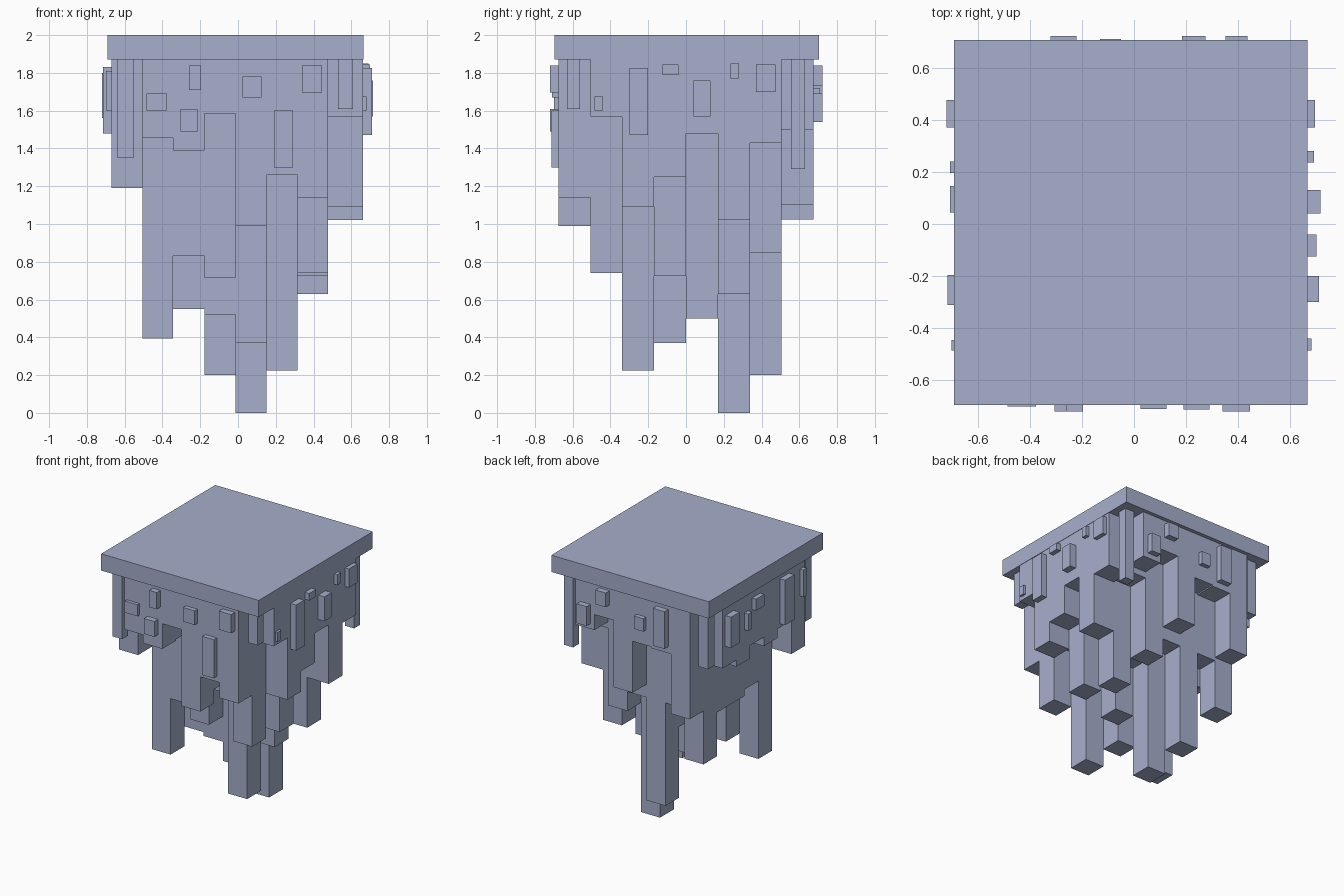
import bpy, bmesh

mat = bpy.data.materials.new("blue grey stone")
mat.diffuse_color = (0.38, 0.43, 0.60, 1)


def add_box(bm, x0, x1, y0, y1, z0, z1):
    v = [bm.verts.new((x, y, z)) for z in (z0, z1)
         for x, y in ((x0, y0), (x1, y0), (x1, y1), (x0, y1))]
    for f in ((3, 2, 1, 0), (4, 5, 6, 7), (0, 1, 5, 4),
              (1, 2, 6, 5), (2, 3, 7, 6), (3, 0, 4, 7)):
        bm.faces.new([v[i] for i in f])


def make(name, boxes):
    bm = bmesh.new()
    for b in boxes:
        add_box(bm, *b)
    me = bpy.data.meshes.new(name)
    bm.to_mesh(me)
    bm.free()
    me.materials.append(mat)
    bpy.context.collection.objects.link(bpy.data.objects.new(name, me))


TOP = 1.87
# flat cap slab
make("top_slab", [(-0.69, 0.665, -0.695, 0.705, TOP, 2.0)])

# hanging columns: bottom height per cell, rows from front to back (0 = empty corner)
N = None
depths = [
    [N, 1.455, 1.39, 1.585, 0.99, 1.26, 1.14, N],
    [1.19, 1.50, 1.40, 1.60, 1.10, 1.30, 0.74, 1.57],
    [1.45, 0.395, 0.83, 0.715, 1.00, 0.225, 1.20, 1.09],
    [1.38, 1.00, 0.55, 0.52, 0.37, 0.90, 0.725, 1.25],
    [1.45, 0.95, 0.85, 0.80, 0.75, 0.50, 1.49, 1.48],
    [1.35, 0.95, 0.85, 0.75, 0.00, 0.90, 0.63, 1.02],
    [1.40, 0.61, 1.00, 0.20, 1.00, 0.85, 1.45, 1.43],
    [N, 1.025, 1.49, 1.50, 1.10, 1.62, 1.50, N],
]
xs = [-0.67, -0.505, -0.343, -0.178, -0.013, 0.15, 0.315, 0.477, 0.662]
ys = [-0.675 + 0.16875 * j for j in range(9)]
make("hanging_columns", [
    (xs[i], xs[i + 1], ys[j], ys[j + 1], z, TOP)
    for j, row in enumerate(depths) for i, z in enumerate(row) if z is not None])

# thin pegs hanging under the four corners
make("corner_pegs", [
    (-0.637, -0.552, -0.635, -0.56, 1.35, TOP),
    (0.53, 0.61, -0.63, -0.56, 1.61, TOP),
    (0.53, 0.61, 0.555, 0.63, 1.29, TOP),
    (-0.63, -0.55, 0.55, 0.63, 1.43, TOP)])

# small stone studs on each side: along-range, height range, outer face
front = [(-.26, -.195, 1.71, 1.84, -.72), (-.485, -.375, 1.6, 1.69, -.70),
         (-.305, -.215, 1.49, 1.61, -.72), (.025, .125, 1.67, 1.78, -.71),
         (.34, .445, 1.695, 1.84, -.72), (.19, .29, 1.3, 1.6, -.712)]
back = [(-.32, -.22, 1.54, 1.83, .722), (-.13, -.05, 1.62, 1.72, .71),
        (.185, .275, 1.73, 1.84, .722), (.35, .435, 1.54, 1.69, .722)]
right = [(-.3, -.2, 1.47, 1.825, .71), (-.125, -.04, 1.79, 1.845, .70),
         (.04, .13, 1.57, 1.76, .715), (.235, .28, 1.77, 1.85, .69),
         (.37, .475, 1.7, 1.845, .695), (-.485, -.44, 1.6, 1.675, .68)]
left = [(.37, .475, 1.56, 1.8, -.72), (.195, .24, 1.6, 1.73, -.705),
        (.045, .145, 1.72, 1.81, -.705), (-.31, -.195, 1.48, 1.83, -.715),
        (-.485, -.445, 1.6, 1.81, -.70)]
make("front_studs", [(a, b, o, -.66, c, d) for a, b, c, d, o in front])
make("back_studs", [(a, b, .66, o, c, d) for a, b, c, d, o in back])
make("right_studs", [(.64, o, a, b, c, d) for a, b, c, d, o in right])
make("left_studs", [(o, -.65, a, b, c, d) for a, b, c, d, o in left])
